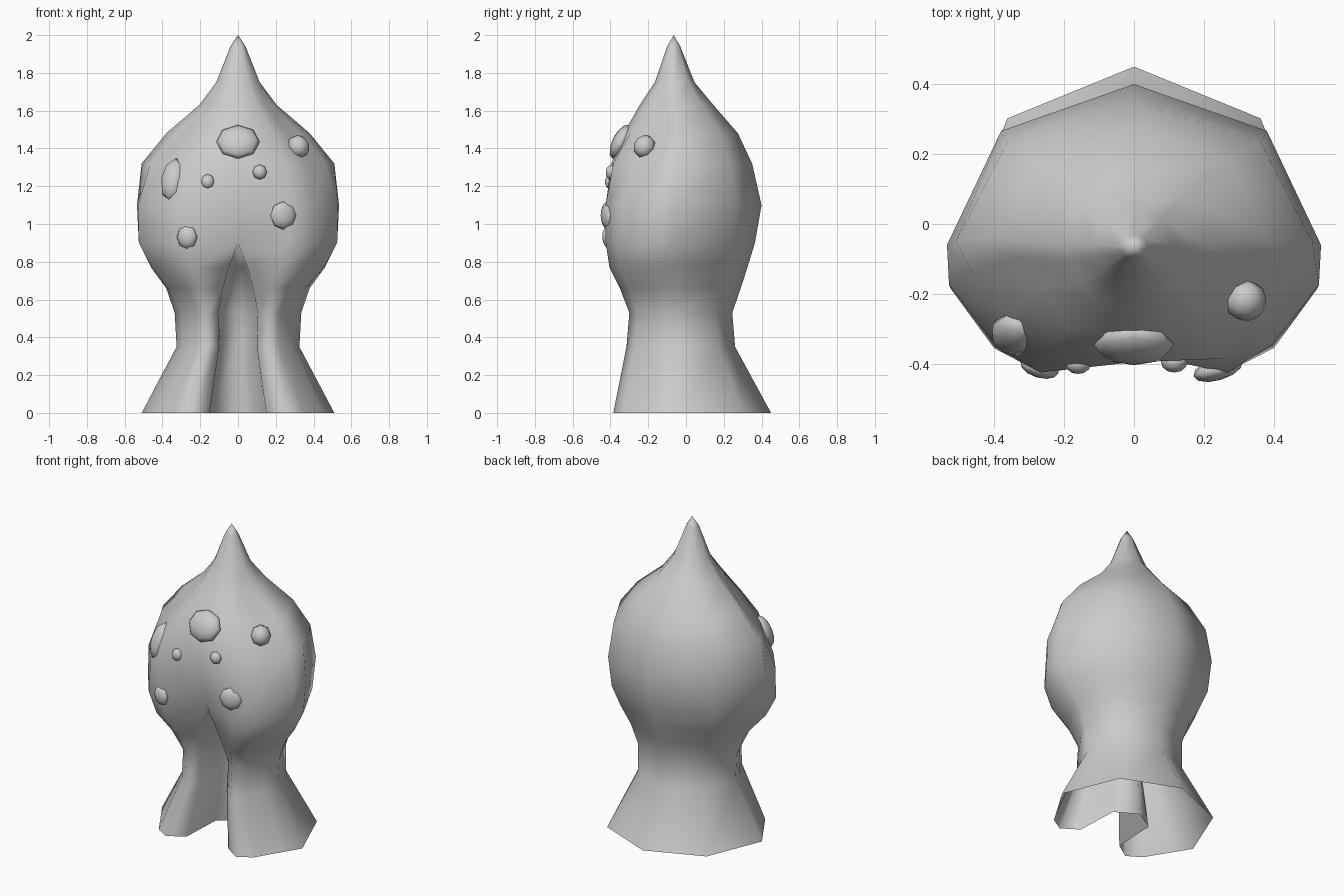
import bpy, bmesh
from mathutils import Vector

# Hood body rings: z, half width, back y, side y, front y, side bulge,
# front-corner x and y, slit half width, slit/crease y, slit depth y
RINGS = [
    (0.00, 0.51, 0.45, -0.06, -0.385, 0.00, 0.345, -0.33, 0.15, -0.315, -0.03),
    (0.35, 0.325, 0.26, -0.05, -0.315, 0.01, 0.22, -0.27, 0.10, -0.26, -0.04),
    (0.53, 0.335, 0.245, -0.05, -0.30, 0.01, 0.22, -0.255, 0.105, -0.25, -0.06),
    (0.66, 0.38, 0.29, -0.06, -0.35, 0.02, 0.27, -0.30, 0.08, -0.28, -0.12),
    (0.77, 0.46, 0.325, -0.07, -0.405, 0.04, 0.35, -0.345, 0.05, -0.305, -0.20),
    (0.90, 0.525, 0.365, -0.07, -0.425, 0.055, 0.40, -0.355, 0.0, -0.325, -0.325),
    (1.10, 0.535, 0.40, -0.06, -0.425, 0.05, 0.395, -0.345, 0.0, -0.37, -0.37),
    (1.32, 0.51, 0.35, -0.05, -0.385, 0.015, 0.36, -0.26, 0.0, -0.395, -0.395),
    (1.48, 0.38, 0.275, -0.04, -0.295, 0.0, 0.255, -0.18, 0.0, -0.33, -0.33),
    (1.63, 0.205, 0.145, -0.06, -0.22, 0.0, 0.145, -0.17, 0.0, -0.245, -0.245),
    (1.75, 0.115, 0.045, -0.06, -0.15, 0.005, 0.085, -0.13, 0.0, -0.165, -0.165),
    (1.94, 0.04, -0.03, -0.065, -0.095, 0.0, 0.03, -0.09, 0.0, -0.10, -0.10),
]


def half_ring(z, w, yb, ys, yf, bulge, cx, cy, s, yc, yi):
    side = Vector((w, ys, z))
    corner = Vector((cx, cy, z))
    mid = side.lerp(corner, 0.4)
    mid.x = min(mid.x + bulge, w)
    return [Vector((0, yb, z)),
            Vector((w * 0.71, ys + (yb - ys) * 0.71, z)),
            side, mid, corner,
            Vector((w * 0.5, yf, z)),
            Vector((s, yc, z)),
            Vector((s * 0.92, yi, z)),
            Vector((0, yi + (0.08 if s else 0), z))]


def finish(bm, name):
    for f in bm.faces:
        f.smooth = True
    mesh = bpy.data.meshes.new(name)
    bm.to_mesh(mesh)
    bm.free()
    obj = bpy.data.objects.new(name, mesh)
    bpy.context.collection.objects.link(obj)
    return obj


# Hood: mirrored rings bridged together, open at the bottom
bm = bmesh.new()
loops = []
for ring in RINGS:
    half = half_ring(*ring)
    pts = half + [Vector((-p.x, p.y, p.z)) for p in half[-2:0:-1]]
    loops.append([bm.verts.new(p) for p in pts])
n = len(loops[0])
for a, b in zip(loops, loops[1:]):
    for i in range(n):
        j = (i + 1) % n
        bm.faces.new((a[j], a[i], b[i], b[j]))
tip = bm.verts.new((0, -0.065, 2.0))
for i in range(n):
    bm.faces.new((loops[-1][(i + 1) % n], loops[-1][i], tip))
bmesh.ops.remove_doubles(bm, verts=bm.verts, dist=0.0005)
bmesh.ops.recalc_face_normals(bm, faces=bm.faces)
finish(bm, "hood_body")


# Spots: flattened low-poly balls facing outward from the hood
def spot(name, loc, normal, size):
    bm = bmesh.new()
    bmesh.ops.create_uvsphere(bm, u_segments=8, v_segments=6, radius=1)
    bmesh.ops.scale(bm, vec=size, verts=bm.verts)
    rot = Vector(normal).to_track_quat('Z', 'Y').to_matrix()
    bmesh.ops.rotate(bm, matrix=rot, verts=bm.verts)
    bmesh.ops.translate(bm, vec=loc, verts=bm.verts)
    finish(bm, name)


spot("spot_brow", (0, -0.345, 1.435), (0, -1, 0.5), (0.115, 0.1, 0.045))
spot("spot_upper_right", (0.32, -0.22, 1.41), (0.5, -0.7, 0.5), (0.06, 0.065, 0.055))
spot("spot_tall_left", (-0.345, -0.315, 1.235), (-0.5, -1, 0.4), (0.065, 0.12, 0.05))
spot("spot_small_left", (-0.16, -0.402, 1.225), (0, -1, 0.1), (0.036, 0.04, 0.027))
spot("spot_small_right", (0.115, -0.395, 1.275), (0, -1, 0.1), (0.038, 0.04, 0.03))
spot("spot_lower_right", (0.24, -0.415, 1.045), (0.3, -1, 0), (0.073, 0.075, 0.032))
spot("spot_lower_left", (-0.27, -0.41, 0.93), (-0.3, -1, -0.05), (0.057, 0.063, 0.03))
